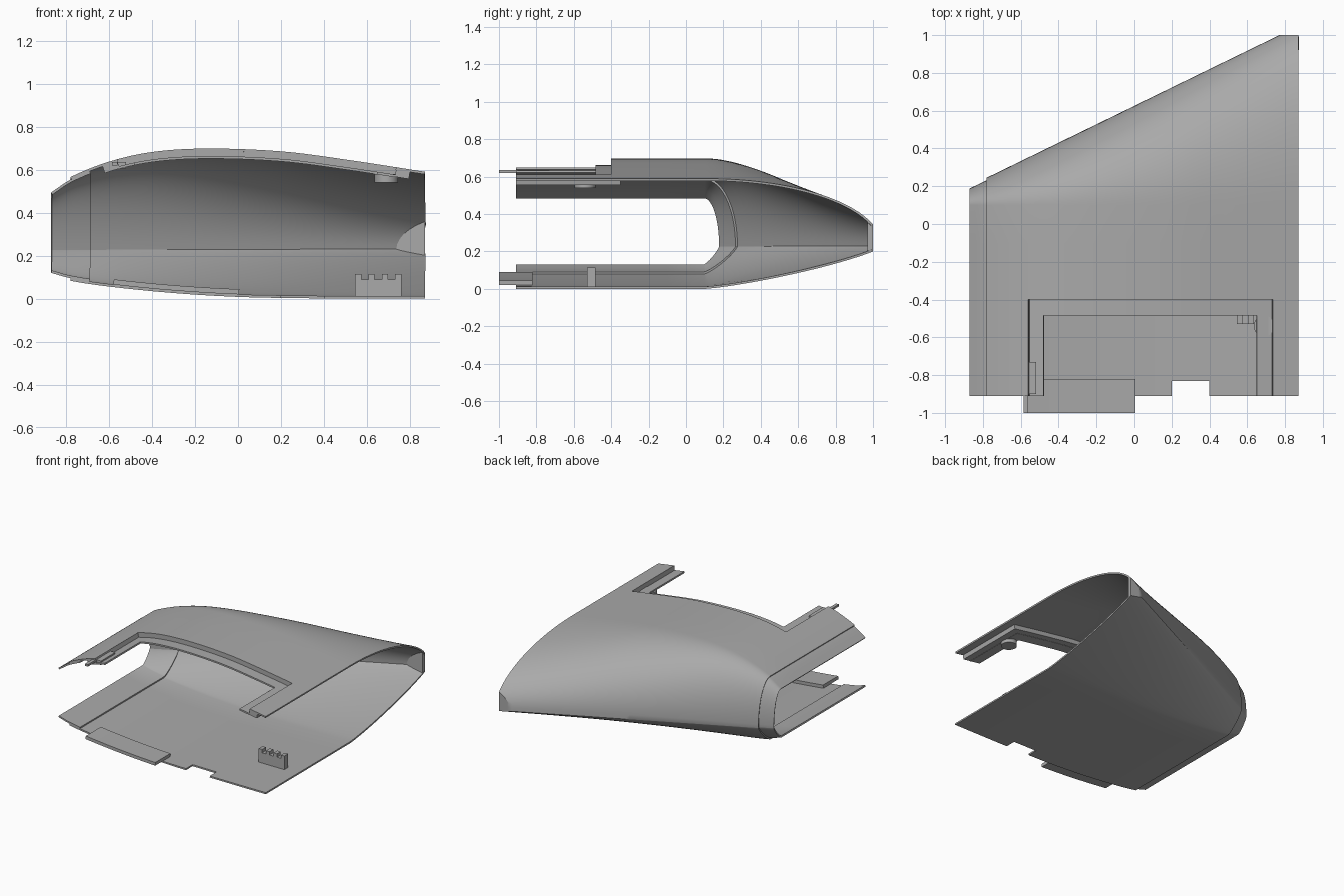
import bpy, bmesh, math

cube = bpy.data.objects.get("Cube")
if cube:
    bpy.data.objects.remove(cube, do_unlink=True)

grey = bpy.data.materials.new("plain grey")
grey.use_nodes = True
COLOUR = (0.4, 0.4, 0.4, 1)
grey.diffuse_color = COLOUR
grey.node_tree.nodes["Principled BSDF"].inputs["Base Color"].default_value = COLOUR

# Height of the roof and the floor across the width
ROOF = [(-.87, .505), (-.78, .565), (-.6, .637), (-.4, .682), (-.15, .698), (.2, .685), (.5, .647), (.87, .59)]
FLOOR = [(-.87, .108), (-.78, .083), (-.6, .056), (-.3, .026), (0, .008), (.3, .002), (.6, 0), (.87, 0)]
FRONT, BEND, NOSE_Z, WALL, TIP = -.91, .1, .225, .012, 1.0


def curve(pts, x):
    """Smooth interpolation through a few points."""
    n = len(pts)
    i = max(k for k in range(n - 1) if k == 0 or pts[k][0] <= x)

    def slope(k):
        a, b = pts[max(k - 1, 0)], pts[min(k + 1, n - 1)]
        return (b[1] - a[1]) / (b[0] - a[0])
    (x0, z0), (x1, z1) = pts[i], pts[i + 1]
    w = x1 - x0
    t = (x - x0) / w
    return ((2*t**3 - 3*t*t + 1) * z0 + (t**3 - 2*t*t + t) * w * slope(i)
            + (3*t*t - 2*t**3) * z1 + (t**3 - t*t) * w * slope(i + 1))


def point(x, side, a, d):
    """Point on the skin at depth d; a is y on the flat part, BEND + 0..1 round the nose."""
    edge = curve(ROOF, x) - d if side > 0 else curve(FLOOR, x) + d
    if a <= BEND:
        return (x, a, edge)
    f = math.sin((a - BEND) * math.pi / 2)
    n = 2.05 if side > 0 else 1.25
    nose = .245 + .487 * (x + .78) - d * 1.1
    h = max(0, 1 - f ** n) ** (1 / n)
    return (x, BEND + (nose - BEND) * f, NOSE_Z + (edge - NOSE_Z) * h)


def steps(a, b, size, cuts=()):
    n = max(1, round((b - a) / size))
    vals = [a + (b - a) * i / n for i in range(n + 1)]
    vals = [v for v in vals if all(abs(v - c) > .008 for c in cuts)]
    return sorted(vals + [c for c in cuts if a <= c <= b])


def finish(name, bm, thick=0):
    mesh = bpy.data.meshes.new(name)
    bm.to_mesh(mesh)
    bm.free()
    mesh.materials.append(grey)
    ob = bpy.data.objects.new(name, mesh)
    bpy.context.collection.objects.link(ob)
    bpy.ops.object.select_all(action='DESELECT')
    ob.select_set(True)
    bpy.context.view_layer.objects.active = ob
    if thick:
        mod = ob.modifiers.new("wall", 'SOLIDIFY')
        mod.thickness, mod.offset = thick, -1
        bpy.ops.object.modifier_apply(modifier=mod.name)
    bpy.ops.object.shade_smooth_by_angle(angle=math.radians(30))
    return ob


def sheet(xs, path, d, keep=lambda x, side, a: True):
    """Grid over the skin, keeping the cells whose centre passes the rule."""
    bm = bmesh.new()
    rows = [[bm.verts.new(point(x, s, a, d)) for s, a in path] for x in xs]
    for i in range(len(xs) - 1):
        for j in range(len(path) - 1):
            s = path[j][0]
            if keep((xs[i] + xs[i + 1]) / 2, s, (path[j][1] + path[j + 1][1]) / 2):
                bm.faces.new((rows[i][j], rows[i + 1][j], rows[i + 1][j + 1], rows[i][j + 1]))
    bmesh.ops.delete(bm, geom=[v for v in bm.verts if not v.link_faces], context='VERTS')
    return bm


def slice_y(bm, y):
    bmesh.ops.bisect_plane(bm, geom=bm.verts[:] + bm.edges[:] + bm.faces[:], dist=1e-5,
                           plane_co=(0, y, 0), plane_no=(0, 1, 0))


def flat(side, a, b, cuts=()):
    ys = steps(a, b, .2, cuts)
    return [(side, y) for y in (ys if side > 0 else ys[::-1])]


def box(name, x0, x1, y0, y1, z0, z1):
    bm = bmesh.new()
    bmesh.ops.create_cube(bm, size=1)
    for v in bm.verts:
        v.co = ((x0 + x1) / 2 + v.co.x * (x1 - x0), (y0 + y1) / 2 + v.co.y * (y1 - y0),
                (z0 + z1) / 2 + v.co.z * (z1 - z0))
    return finish(name, bm)


# Path round a full section: roof, nose, floor
bend = [i / 24 for i in range(1, 25)]
section = (flat(1, FRONT, BEND, (-.4,)) + [(1, BEND + u) for u in bend]
           + [(-1, BEND + u) for u in bend[-2::-1]] + flat(-1, FRONT, BEND, (-.83,)))


def in_opening(x, y, x0=-.56, x1=.735, y1=-.4):
    return x0 < x < x1 and y < y1


# Outer shell with the roof opening and the floor notch
def shell_rule(x, side, a):
    if side > 0:
        return not in_opening(x, a)
    return not (.2 < x < .4 and a < -.83)


bm = sheet(steps(-.78, .87, .035, (-.56, .2, .4, .735)), section, 0, shell_rule)
slice_y(bm, TIP)
for v in bm.verts:
    v.co.y = min(v.co.y, TIP)
finish("outer_shell", bm, WALL)

# Thick flat wall closing the blunt tip
INNER = TIP - .03
bm = sheet(steps(.6, .87, .02), section, WALL)
slice_y(bm, INNER)
slice_y(bm, TIP - .002)
bmesh.ops.delete(bm, geom=[f for f in bm.faces if f.calc_center_median().y < INNER], context='FACES')
outer = bmesh.ops.extrude_face_region(bm, geom=bm.faces[:])["geom"]
front = {g for g in outer if isinstance(g, bmesh.types.BMVert)}
for v in bm.verts:
    v.co.y = min(v.co.y, TIP - .002 if v in front else INNER)
bmesh.ops.recalc_face_normals(bm, faces=bm.faces[:])
finish("tip_wall", bm)

# Inset joining lip on the narrow end
finish("joining_lip", sheet(steps(-.87, -.69, .03), section, WALL), WALL)

# Frame under the roof around the opening, and the ledge inside it
frame_xs = steps(-.63, .8, .04, (-.56, -.48, .65, .735))
frame_path = flat(1, FRONT, -.35, (-.485, -.4))
finish("opening_frame", sheet(frame_xs, frame_path, WALL,
                              lambda x, s, y: not in_opening(x, y)), .033)
finish("opening_ledge", sheet(frame_xs, frame_path, .035,
                              lambda x, s, y: in_opening(x, y)
                              and not in_opening(x, y, -.48, .65, -.485)), WALL)

# Joining tab on the floor
finish("floor_tab", sheet(steps(-.58, .005, .05), flat(-1, -1, -.82), WALL), .024)

# Small latch on the narrow side of the opening
box("latch_pin", -.585, -.56, -1, -.73, .62, .635)
box("latch_block", -.56, -.52, -.9, -.73, .605, .635)

# Round boss under the wide side of the ledge
bm = bmesh.new()
bmesh.ops.create_cone(bm, cap_ends=True, segments=32, radius1=.055, radius2=.055, depth=.04)
bmesh.ops.translate(bm, verts=bm.verts[:], vec=(.69, -.54, .56))
finish("round_boss", bm)

# Comb-shaped cable rest on the floor
box("comb_base", .545, .76, -.53, -.485, .008, .09)
for i in range(4):
    x = .545 + i * .062
    box(f"comb_tooth_{i + 1}", x, x + .029, -.53, -.485, .088, .115)
